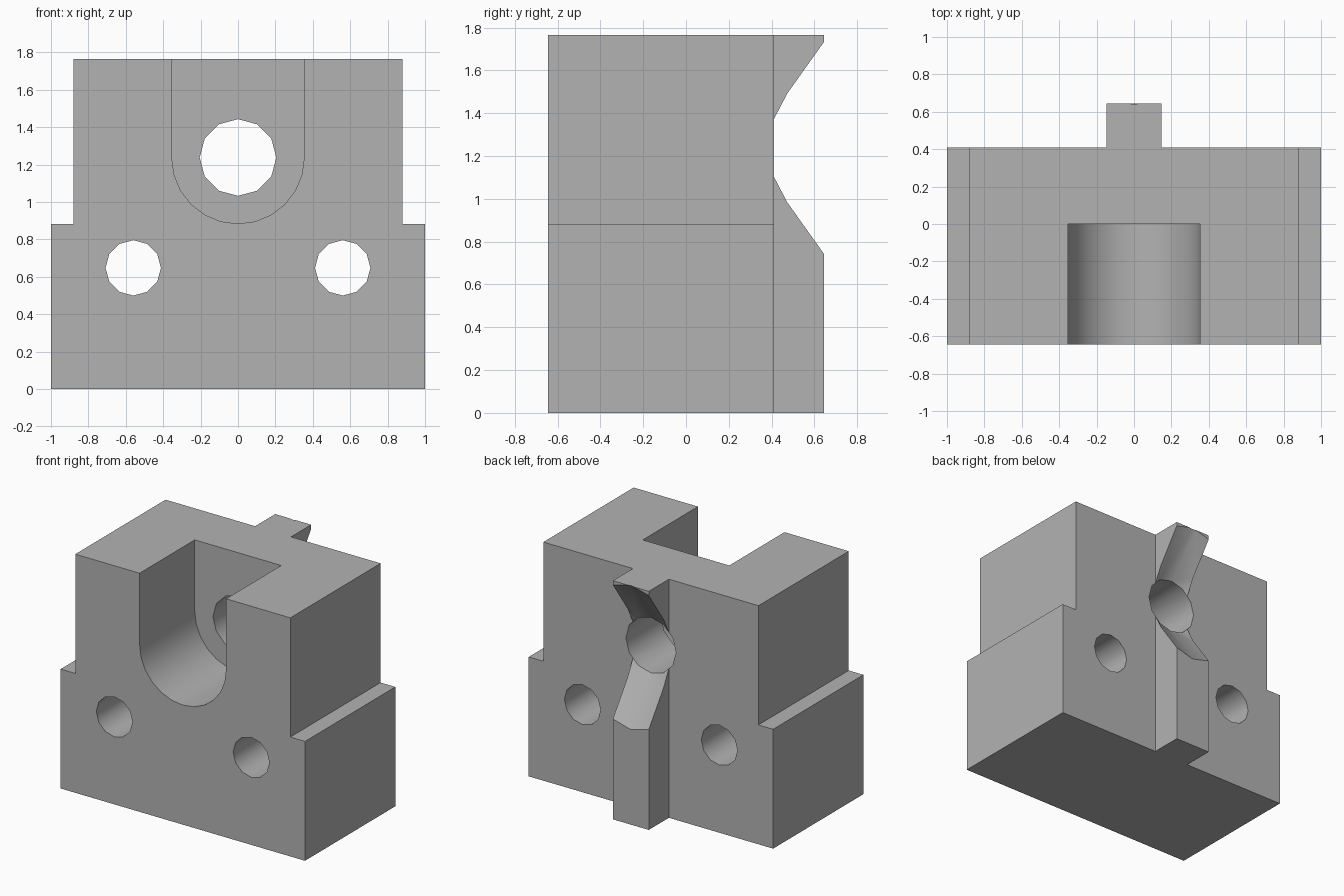
import bpy
import bmesh
from math import sin, cos, pi, radians

cube = bpy.data.objects.get("Cube")
if cube:
    bpy.data.objects.remove(cube, do_unlink=True)

grey = bpy.data.materials.new("plain grey")
grey.use_nodes = True
colour = (0.45, 0.45, 0.45, 1)
grey.diffuse_color = colour
grey.node_tree.nodes["Principled BSDF"].inputs["Base Color"].default_value = colour


def finish(name, bm):
    bmesh.ops.recalc_face_normals(bm, faces=bm.faces)
    mesh = bpy.data.meshes.new(name)
    bm.to_mesh(mesh)
    bm.free()
    mesh.materials.append(grey)
    obj = bpy.data.objects.new(name, mesh)
    bpy.context.collection.objects.link(obj)
    return obj


def loft(name, rings):
    """Join matching closed rings of points and cap both ends."""
    bm = bmesh.new()
    loops = [[bm.verts.new(p) for p in ring] for ring in rings]
    n = len(loops[0])
    for a, b in zip(loops, loops[1:]):
        for i in range(n):
            j = (i + 1) % n
            bm.faces.new((a[i], a[j], b[j], b[i]))
    bm.faces.new(loops[0])
    bm.faces.new(loops[-1])
    return finish(name, bm)


def extrude(name, outline, y0, y1):
    return loft(name, [[(x, y, z) for x, z in outline] for y in (y0, y1)])


def arc(x, z, r, steps, start=0, sweep=2 * pi):
    return [(x + r * cos(start + sweep * i / steps), z + r * sin(start + sweep * i / steps))
            for i in range(steps + 1)]


def bore(name, x, z, stations):
    """Twelve-sided cutter along y, from (y, radius) stations."""
    return loft(name, [[(px, y, pz) for px, pz in arc(x, z, r, 12)[:-1]] for y, r in stations])


def combine(target, tool, operation):
    mod = target.modifiers.new(operation.lower(), "BOOLEAN")
    mod.operation = operation
    mod.solver = "EXACT"
    mod.object = tool
    bpy.context.view_layer.objects.active = target
    bpy.ops.object.modifier_apply(modifier=mod.name)
    bpy.data.objects.remove(tool, do_unlink=True)


FRONT, BACK, RIB_BACK, TOP, STEP = -0.645, 0.41, 0.645, 1.765, 0.883
HOLE_Z = 1.238

# Stepped body with a locating rib down the back
half = [(1, 0), (1, STEP), (0.88, STEP), (0.88, TOP)]
body = extrude("mounting_block", half + [(-x, z) for x, z in reversed(half)], FRONT, BACK)
rib_outline = [(-0.147, 0), (0.147, 0), (0.147, TOP), (-0.147, TOP)]
combine(body, extrude("rib", rib_outline, BACK - 0.1, RIB_BACK), "UNION")

# Round-bottomed pocket, open at the front and top
pocket = arc(0, HOLE_Z, 0.354, 12, pi, pi) + [(0.354, 2), (-0.354, 2)]
combine(body, extrude("pocket_cutter", pocket, -1, 0), "DIFFERENCE")

# Centre hole, flaring into a countersink through the rib
flare = [(-0.1, 0.205), (BACK, 0.205), (RIB_BACK, 0.535), (RIB_BACK + 0.05, 0.605)]
combine(body, bore("centre_cutter", 0, HOLE_Z, flare), "DIFFERENCE")

# Two fixing holes
for side in (-1, 1):
    cutter = bore("fixing_cutter", side * 0.56, 0.648, [(-1, 0.148), (1, 0.148)])
    combine(body, cutter, "DIFFERENCE")

# Smooth bores with crisp edges
body.data.shade_smooth()
body.data.set_sharp_from_angle(angle=radians(33))
